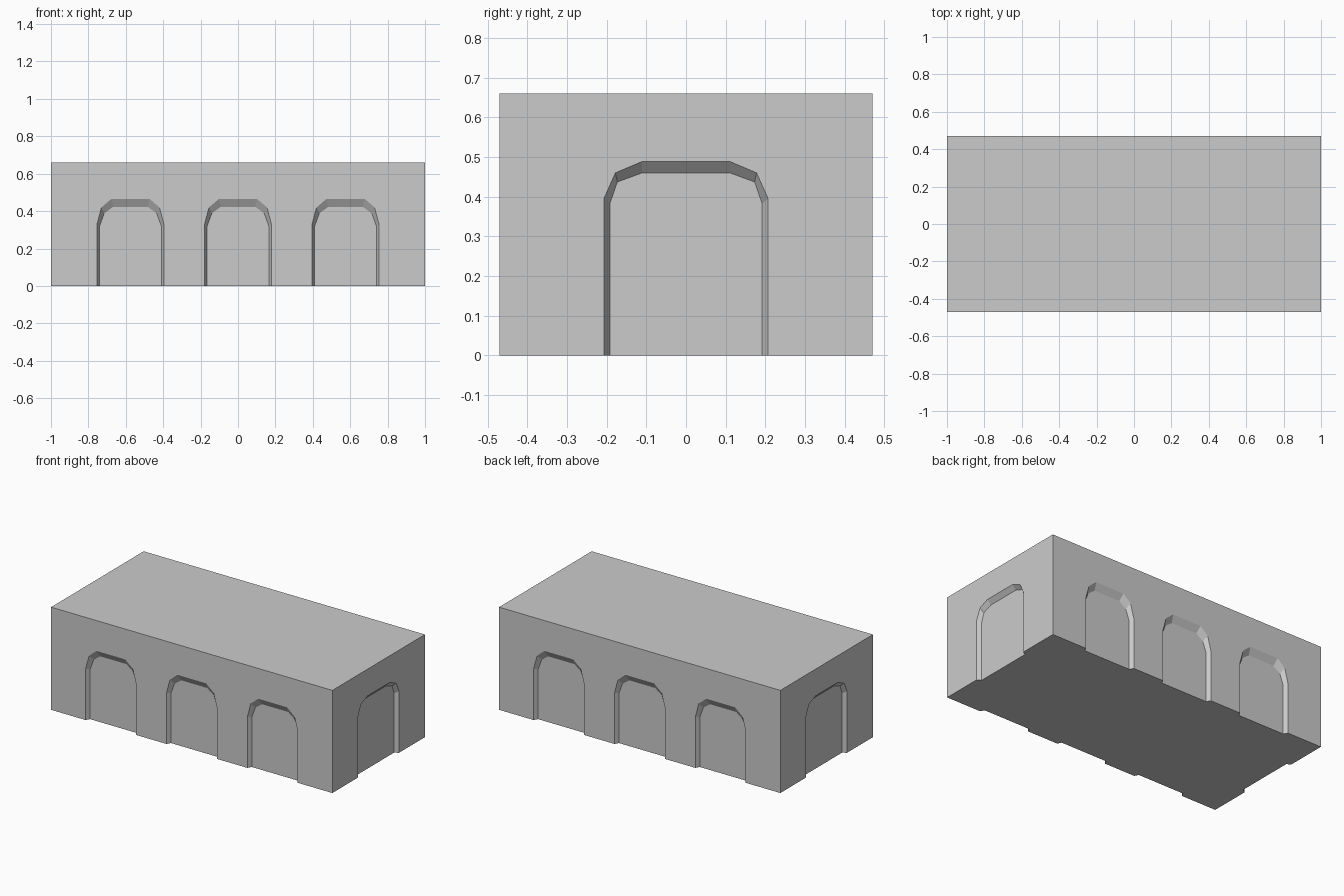
import bpy, bmesh
from mathutils import Matrix, Vector
from math import radians

if "Cube" in bpy.data.objects:
    bpy.data.objects.remove(bpy.data.objects["Cube"])

HX, HY, H, DEPTH = 1.0, 0.47, 0.66, 0.025

# half profiles (distance from arch centre, height), springing from the ground
LONG_OUT = [(0.179, 0), (0.179, 0.33), (0.155, 0.42), (0.102, 0.465)]
LONG_IN = [(0.165, 0), (0.165, 0.32), (0.14, 0.388), (0.092, 0.423)]
END_OUT = [(0.207, 0), (0.207, 0.395), (0.178, 0.46), (0.112, 0.488)]
END_IN = [(0.192, 0), (0.192, 0.382), (0.173, 0.437), (0.11, 0.46)]

bm = bmesh.new()


def arch(half, c):
    """Mirror a half profile into a full arch, left to right."""
    return [(c - u, z) for u, z in half] + [(c + u, z) for u, z in reversed(half)]


def wall(angle, half_width, dist, centres, outer, inner):
    """Wall facing -y, turned about z, with shallow splayed arch recesses."""
    rot = Matrix.Rotation(radians(angle), 3, 'Z')

    def vert(p, depth=0):
        return bm.verts.new(rot @ Vector((p[0], -dist + depth, p[1])))

    outline = [vert((-half_width, 0))]
    for c in centres:
        o = [vert(p) for p in arch(outer, c)]
        i = [vert(p, DEPTH) for p in arch(inner, c)]
        # splayed reveal and recessed panel
        for k in range(len(o) - 1):
            bm.faces.new((o[k], o[k + 1], i[k + 1], i[k]))
        bm.faces.new(i)
        outline += o
    outline += [vert(p) for p in ((half_width, 0), (half_width, H), (-half_width, H))]
    bm.faces.new(outline)


# four walls: long sides with three arches, ends with one
for a in (0, 180):
    wall(a, HX, HY, (-0.575, 0, 0.575), LONG_OUT, LONG_IN)
    wall(a + 90, HY, HX, (0,), END_OUT, END_IN)

# close the roof and the notched underside
bmesh.ops.remove_doubles(bm, verts=bm.verts, dist=1e-4)
bmesh.ops.holes_fill(bm, edges=[e for e in bm.edges if e.is_boundary], sides=0)
bmesh.ops.recalc_face_normals(bm, faces=bm.faces)

mesh = bpy.data.meshes.new("arcaded_block")
bm.to_mesh(mesh)
bm.free()
bpy.context.collection.objects.link(bpy.data.objects.new("arcaded_block", mesh))
